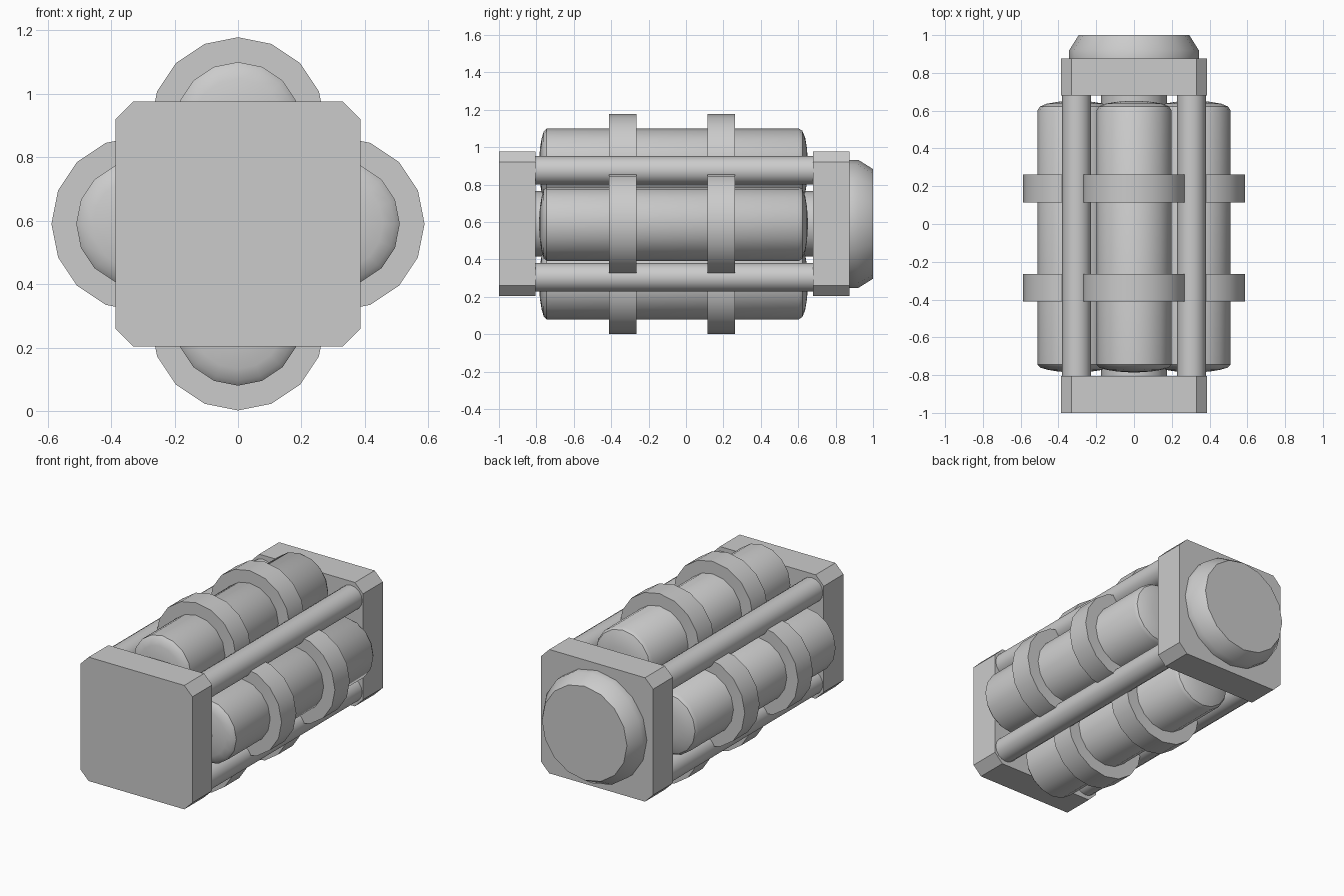
import bpy, bmesh
from math import sin, cos, pi, radians

if "Cube" in bpy.data.objects:
    bpy.data.objects.remove(bpy.data.objects["Cube"])

CZ = 0.59  # height of the long axis


def finish(bm, name, smooth):
    bmesh.ops.recalc_face_normals(bm, faces=bm.faces)
    mesh = bpy.data.meshes.new(name)
    bm.to_mesh(mesh)
    bm.free()
    ob = bpy.data.objects.new(name, mesh)
    bpy.context.collection.objects.link(ob)
    if smooth:
        bpy.ops.object.select_all(action='DESELECT')
        ob.select_set(True)
        bpy.context.view_layer.objects.active = ob
        bpy.ops.object.shade_smooth_by_angle(angle=radians(32))
    return ob


def lathe(name, profile, x=0.0, z=CZ, sides=16, smooth=True):
    """Closed solid turned around a y-axis line; profile is (y, radius)."""
    bm = bmesh.new()
    rings = [[bm.verts.new((x + r * sin(2 * pi * i / sides), y,
                            z + r * cos(2 * pi * i / sides)))
              for i in range(sides)] for y, r in profile]
    for a, b in zip(rings, rings[1:]):
        for i in range(sides):
            j = (i + 1) % sides
            bm.faces.new((a[i], a[j], b[j], b[i]))
    bm.faces.new(rings[0])
    bm.faces.new(rings[-1])
    return finish(bm, name, smooth)


def plate(name, y0, y1, h=0.386, c=0.056):
    """Square end block with chamfered corners."""
    k = h - c
    outline = [(k, h), (h, k), (h, -k), (k, -h),
               (-k, -h), (-h, -k), (-h, k), (-k, h)]
    bm = bmesh.new()
    face = bm.faces.new([bm.verts.new((x, y0, CZ + z)) for x, z in outline])
    ext = bmesh.ops.extrude_face_region(bm, geom=[face])
    moved = [g for g in ext['geom'] if isinstance(g, bmesh.types.BMVert)]
    bmesh.ops.translate(bm, verts=moved, vec=(0, y1 - y0, 0))
    # extrusion keeps the starting face, so the block is closed
    return finish(bm, name, False)


# End blocks and rear cap
plate("front_block", -1.0, -0.805)
plate("back_block", 0.68, 0.875)
lathe("rear_cap", [(0.87, 0.343), (0.92, 0.343), (1.0, 0.293)])

# Central core
lathe("core", [(-0.81, 0.175), (0.69, 0.175)])

# Four domed tanks, each with two clamp bands
tank = [(-0.785, 0.03), (-0.781, 0.09), (-0.772, 0.145), (-0.761, 0.182),
        (-0.745, 0.198), (0.603, 0.198), (0.622, 0.186), (0.637, 0.15),
        (0.647, 0.09), (0.651, 0.03)]
D = 0.312
for side, dx, dz in (("top", 0, D), ("bottom", 0, -D),
                     ("right", D, 0), ("left", -D, 0)):
    lathe("tank_" + side, tank, dx, CZ + dz)
    for i, y in enumerate((-0.338, 0.188)):
        lathe(f"band_{side}_{i + 1}", [(y - 0.073, 0.276), (y + 0.073, 0.276)],
              dx, CZ + dz)

# Corner rods
for sx in (-1, 1):
    for sz in (-1, 1):
        lathe(f"rod_{'right' if sx > 0 else 'left'}_{'upper' if sz > 0 else 'lower'}",
              [(-0.81, 0.076), (0.69, 0.076)], sx * 0.304, CZ + sz * 0.286)
